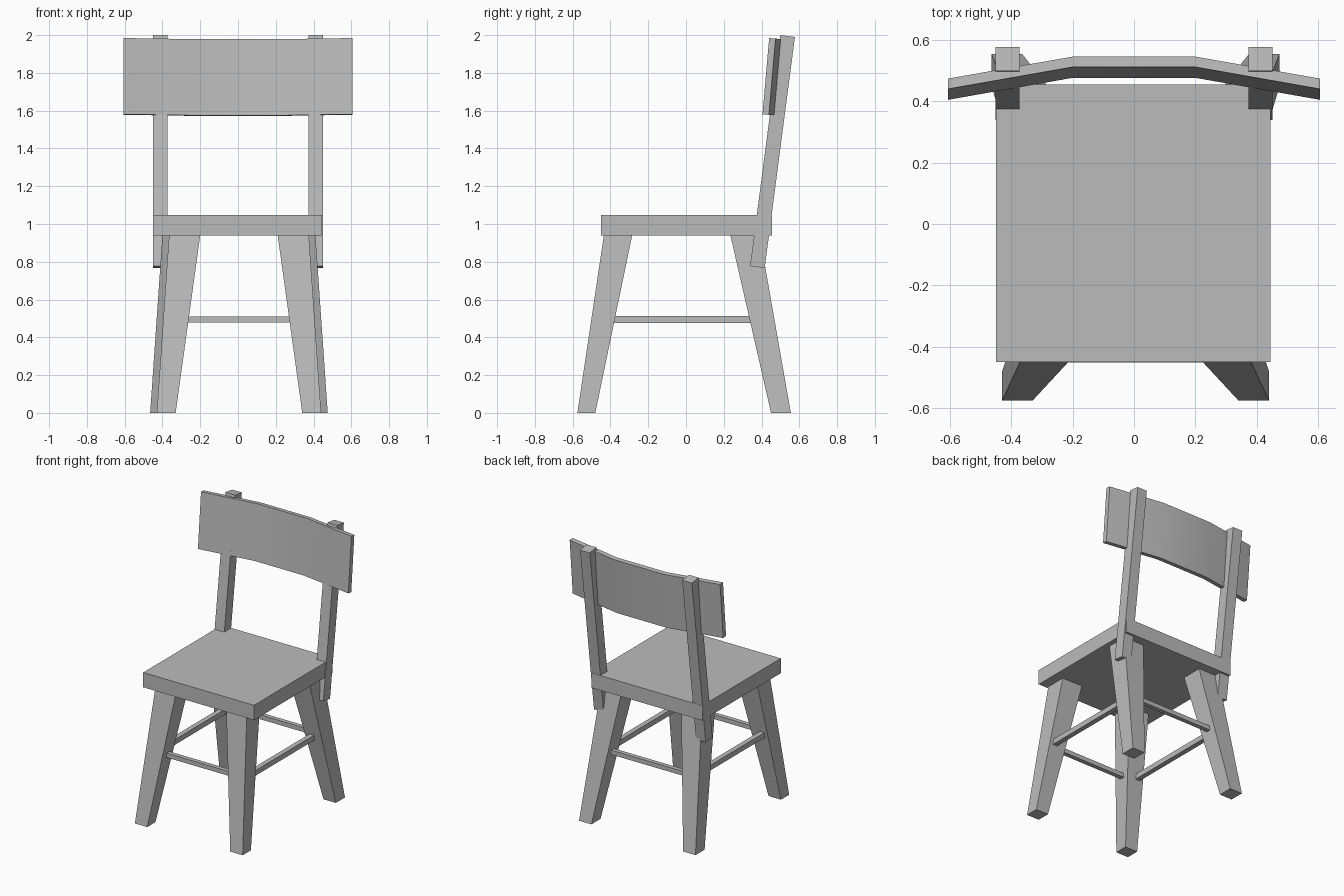
import bpy
import bmesh
import math
from mathutils import Vector

default = bpy.data.objects.get("Cube")
if default:
    bpy.data.objects.remove(default, do_unlink=True)

grey = bpy.data.materials.new("plain grey")
grey.use_nodes = True
COLOUR = (0.5, 0.5, 0.5, 1)
grey.diffuse_color = COLOUR
grey.node_tree.nodes["Principled BSDF"].inputs["Base Color"].default_value = COLOUR


def loft(name, rings):
    """Solid skinned through a list of equal-length rings, capped at both ends."""
    bm = bmesh.new()
    rows = [[bm.verts.new(p) for p in ring] for ring in rings]
    n = len(rows[0])
    for a, b in zip(rows, rows[1:]):
        for i in range(n):
            j = (i + 1) % n
            bm.faces.new((a[i], a[j], b[j], b[i]))
    bm.faces.new(rows[0])
    bm.faces.new(rows[-1])
    bmesh.ops.recalc_face_normals(bm, faces=bm.faces)
    mesh = bpy.data.meshes.new(name)
    bm.to_mesh(mesh)
    bm.free()
    mesh.materials.append(grey)
    obj = bpy.data.objects.new(name, mesh)
    bpy.context.collection.objects.link(obj)
    return obj


def rect(x0, x1, y0, y1, z):
    return [(x0, y0, z), (x1, y0, z), (x1, y1, z), (x0, y1, z)]


def box(name, x0, x1, y0, y1, z0, z1):
    return loft(name, [rect(x0, x1, y0, y1, z0), rect(x0, x1, y0, y1, z1)])


# Seat
SEAT_BOTTOM = 0.94
box("seat", -0.45, 0.445, -0.45, 0.455, SEAT_BOTTOM, 1.048)

MID = 0.005  # the legs sit a touch towards the left
for side, s in (("left", 1), ("right", -1)):
    # Splayed, tapered legs; the back pair stands slightly wider
    for end, out, foot, top in (("front", 0, (-0.575, -0.48), (-0.435, -0.285)),
                                ("back", 0.035, (0.45, 0.555), (0.235, 0.39))):
        loft(f"{side}_{end}_leg", [
            rect(MID + s * (0.335 + out), MID + s * (0.435 + out), *foot, 0),
            rect(MID + s * (0.205 + out), MID + s * (0.37 + out), *top, SEAT_BOTTOM)])

    # Side stretcher
    x = MID + s * 0.357
    box(f"{side}_stretcher", x - 0.018, x + 0.018, -0.40, 0.36, 0.475, 0.513)

    # Leaning back post, square to its own axis
    low, high = Vector((s * 0.412, 0.378, 0.772)), Vector((s * 0.412, 0.538, 1.995))
    axis = (high - low).normalized()
    across, depth = Vector((0.039, 0, 0)), axis.cross(Vector((-0.039, 0, 0)))
    loft(f"{side}_back_post", [
        [p - across - depth, p + across - depth, p + across + depth, p - across + depth]
        for p in (low, high)])

# Front and back stretchers
for name, y, half in (("front_stretcher", -0.435, 0.285), ("back_stretcher", 0.41, 0.32)):
    box(name, MID - half, MID + half, y - 0.016, y + 0.016, 0.479, 0.511)

# Curved backrest, tilted backwards
TILT = math.radians(5)
up = Vector((0, math.sin(TILT), math.cos(TILT))) * 0.405
back = Vector((0, math.cos(TILT), -math.sin(TILT)))
rings = []
for x, bow in ((-0.607, 0), (-0.2, 0.072), (0.2, 0.072), (0.607, 0)):
    p = Vector((x, 0.405, 1.581)) + back * bow
    rings.append([p, p + back * 0.034, p + back * 0.034 + up, p + up])
rest = loft("backrest", rings)
bpy.context.view_layer.objects.active = rest
rest.select_set(True)
bpy.ops.object.shade_smooth_by_angle(angle=math.radians(30))
